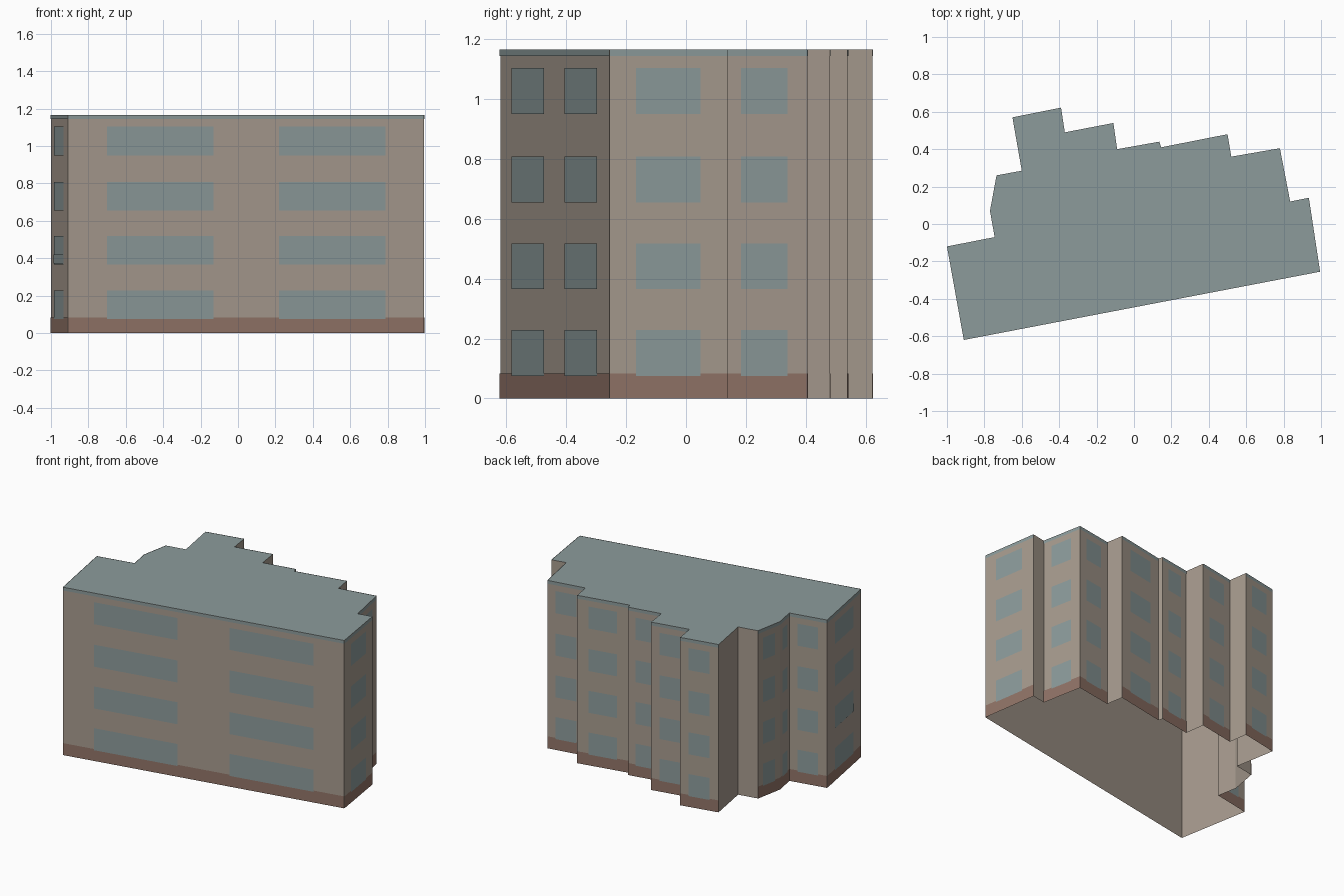
import bpy, bmesh
from mathutils import Vector

cube = bpy.data.objects.get("Cube")
if cube:
    bpy.data.objects.remove(cube, do_unlink=True)


def material(name, rgb):
    m = bpy.data.materials.new(name)
    m.use_nodes = True
    m.diffuse_color = (*rgb, 1)
    bsdf = m.node_tree.nodes["Principled BSDF"]
    bsdf.inputs["Base Color"].default_value = (*rgb, 1)
    bsdf.inputs["Roughness"].default_value = 0.9
    return m


WALL = material("beige wall", (0.39, 0.33, 0.275))
GLASS = material("blue grey glass", (0.265, 0.33, 0.33))
ROOF = material("blue grey roof", (0.265, 0.33, 0.33))
BRICK = material("brown plinth", (0.285, 0.175, 0.137))

HEIGHT = 1.165
SILLS = [0.075, 0.365, 0.655, 0.95]
WINDOW_H = 0.153

# Footprint corners, counter-clockwise; the flag marks a decorated wall to the next corner
PLAN = [
    (-0.91, -0.62, 1), (0.995, -0.255, 1), (0.935, 0.14, 0), (0.835, 0.12, 1),
    (0.78, 0.405, 1), (0.52, 0.36, 0), (0.50, 0.48, 1), (0.145, 0.41, 0),
    (0.135, 0.44, 1), (-0.09, 0.40, 0), (-0.11, 0.54, 1), (-0.37, 0.49, 0),
    (-0.39, 0.622, 1), (-0.65, 0.57, 0), (-0.60, 0.285, 0), (-0.735, 0.26, 1),
    (-0.77, 0.07, 1), (-0.745, -0.07, 1), (-1.0, -0.12, 1),
]


def make_object(name, bm, *mats):
    mesh = bpy.data.meshes.new(name)
    bm.to_mesh(mesh)
    bm.free()
    for m in mats:
        mesh.materials.append(m)
    obj = bpy.data.objects.new(name, mesh)
    bpy.context.collection.objects.link(obj)


def panel(bm, a, b, u0, u1, z0, z1, lift):
    """Add a flat upright panel just outside the wall from a to b."""
    out = Vector((b.y - a.y, a.x - b.x, 0)).normalized() * lift
    p, q = a.lerp(b, u0) + out, a.lerp(b, u1) + out
    up = Vector((0, 0, 1))
    bm.faces.new([bm.verts.new(v) for v in
                  (p + up * z0, q + up * z0, q + up * z1, p + up * z1)])


corners = [Vector((x, y, 0)) for x, y, _ in PLAN]
walls = list(zip(corners, corners[1:] + corners[:1], [f for *_, f in PLAN]))

# Building shell: open underneath, flat roof on top
bm = bmesh.new()
low = [bm.verts.new(c) for c in corners]
high = [bm.verts.new(c + Vector((0, 0, HEIGHT))) for c in corners]
for i in range(len(corners)):
    j = (i + 1) % len(corners)
    bm.faces.new((low[i], low[j], high[j], high[i]))
bm.faces.new(high).material_index = 1
make_object("building_shell", bm, WALL, ROOF)

# Plinth, roof trim and windows on the decorated walls
plinth, trim, windows = bmesh.new(), bmesh.new(), bmesh.new()
for n, (a, b, decorated) in enumerate(walls):
    if not decorated:
        continue
    panel(plinth, a, b, 0, 1, 0, 0.083, 0.002)
    panel(trim, a, b, 0, 1, HEIGHT - 0.022, HEIGHT, 0.002)
    spans = [(0.11, 0.408), (0.593, 0.892)] if n == 0 else [(0.22, 0.765)]
    for u0, u1 in spans:
        for sill in SILLS:
            panel(windows, a, b, u0, u1, sill, sill + WINDOW_H, 0.003)
make_object("plinth", plinth, BRICK)
make_object("roof_trim", trim, ROOF)
make_object("windows", windows, GLASS)

# Small plate across the lower part of a window on the end wall
a, b, _ = walls[-1]
bm = bmesh.new()
panel(bm, a, b, 0.21, 0.77, 0.37, 0.42, 0.005)
make_object("end_wall_plate", bm, GLASS)
